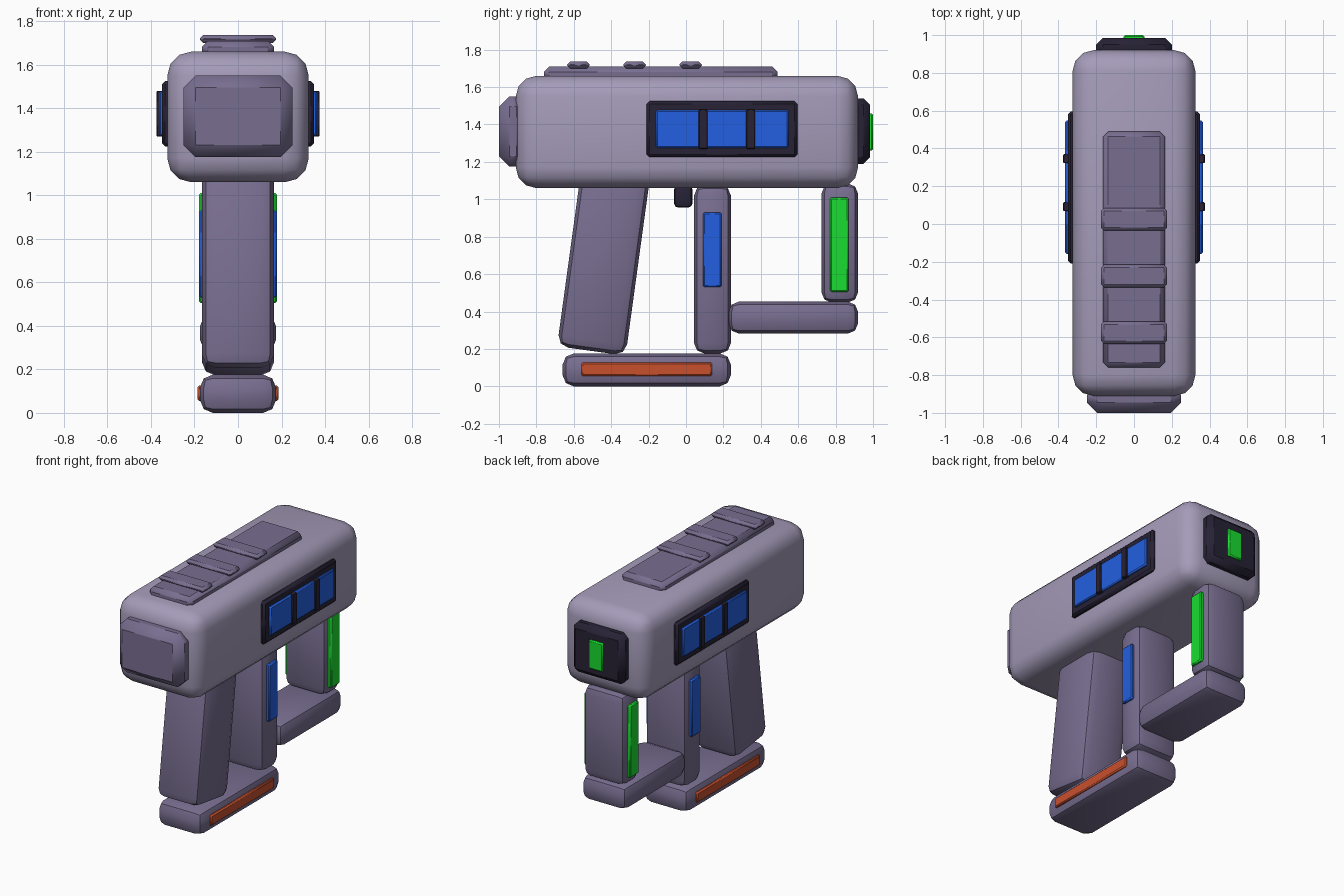
import bpy, bmesh, math
from mathutils import Vector

if "Cube" in bpy.data.objects:
    bpy.data.objects.remove(bpy.data.objects["Cube"])


def material(name, rgb):
    m = bpy.data.materials.new(name)
    m.diffuse_color = (*rgb, 1)
    m.use_nodes = True
    m.node_tree.nodes["Principled BSDF"].inputs["Base Color"].default_value = m.diffuse_color
    return m


SHELL = material("light_shell", (0.376, 0.33, 0.485))
FRAME = material("frame", (0.19, 0.156, 0.28))
DARK = material("dark_trim", (0.02, 0.016, 0.036))
BLUE = material("blue", (0.017, 0.115, 0.75))
GREEN = material("green", (0.01, 0.72, 0.03))
ORANGE = material("orange", (0.58, 0.08, 0.026))


def box(name, x, y, z, mat, bevel, segments=2, tilt=0):
    """Bevelled box from (min, max) ranges, tilted about its own centre."""
    size = Vector((x[1] - x[0], y[1] - y[0], z[1] - z[0]))
    bm = bmesh.new()
    bmesh.ops.create_cube(bm, size=1)
    bmesh.ops.scale(bm, vec=size, verts=bm.verts)
    bmesh.ops.bevel(bm, geom=bm.edges[:], offset=bevel, segments=segments,
                    profile=0.5, affect='EDGES', clamp_overlap=True)
    mesh = bpy.data.meshes.new(name)
    bm.to_mesh(mesh)
    bm.free()
    mesh.materials.append(mat)
    ob = bpy.data.objects.new(name, mesh)
    bpy.context.collection.objects.link(ob)
    ob.location = (sum(x) / 2, sum(y) / 2, sum(z) / 2)
    ob.rotation_euler.x = tilt
    bpy.ops.object.select_all(action='DESELECT')
    ob.select_set(True)
    bpy.context.view_layer.objects.active = ob
    bpy.ops.object.shade_smooth_by_angle(angle=math.radians(40))
    return ob


def centred(name, half, y, z, mat, bevel, segments=2, tilt=0):
    return box(name, (-half, half), y, z, mat, bevel, segments, tilt)


def pair(name, inner, outer, y, z, mat, bevel):
    """The same plate on the left and right sides."""
    box(name + "_right", (inner, outer), y, z, mat, bevel, 1)
    box(name + "_left", (-outer, -inner), y, z, mat, bevel, 1)


# Main housing with front and rear caps
centred("housing", 0.325, (-0.91, 0.92), (1.06, 1.66), SHELL, 0.11, 3)
centred("front_cap", 0.25, (-1.0, -0.85), (1.175, 1.55), FRAME, 0.055, 1)
centred("rear_plate", 0.2, (0.86, 0.985), (1.19, 1.54), DARK, 0.035, 1)
centred("rear_light", 0.055, (0.96, 1.0), (1.26, 1.46), GREEN, 0.008, 1)

# Top rail and its ribs
centred("top_rail", 0.165, (-0.76, 0.49), (1.63, 1.71), FRAME, 0.028, 1)
for i in range(3):
    y = -0.575 + 0.3 * i
    centred(f"rail_rib_{i + 1}", 0.175, (y - 0.06, y + 0.06),
            (1.70, 1.737), FRAME, 0.016, 1)

# Side displays with dividers
pair("side_panel", 0.30, 0.35, (-0.21, 0.595), (1.225, 1.525), DARK, 0.015)
pair("side_display", 0.335, 0.364, (-0.16, 0.548), (1.275, 1.477), BLUE, 0.008)
for i, y in enumerate((0.092, 0.346)):
    pair(f"display_divider_{i + 1}", 0.335, 0.375, (y - 0.024, y + 0.024),
         (1.27, 1.48), DARK, 0.004)

# Slanted grip, trigger and base
centred("grip", 0.165, (-0.625, -0.255), (0.185, 1.16), FRAME, 0.06, 2,
        -math.radians(7.8))
centred("trigger", 0.05, (-0.065, 0.035), (0.955, 1.075), DARK, 0.025)
centred("base", 0.175, (-0.66, 0.24), (0.0, 0.176), FRAME, 0.06)
pair("base_strip", 0.15, 0.186, (-0.56, 0.14), (0.055, 0.127), ORANGE, 0.008)

# Middle post, lower arm and rear post
centred("middle_post", 0.16, (0.043, 0.24), (0.176, 1.075), FRAME, 0.055)
pair("middle_post_strip", 0.14, 0.179, (0.09, 0.19), (0.53, 0.93), BLUE, 0.008)
centred("lower_arm", 0.175, (0.228, 0.92), (0.282, 0.453), FRAME, 0.055)
centred("rear_post", 0.16, (0.724, 0.92), (0.448, 1.085), FRAME, 0.055)
pair("rear_post_strip", 0.14, 0.179, (0.77, 0.87), (0.505, 1.01), GREEN, 0.008)
